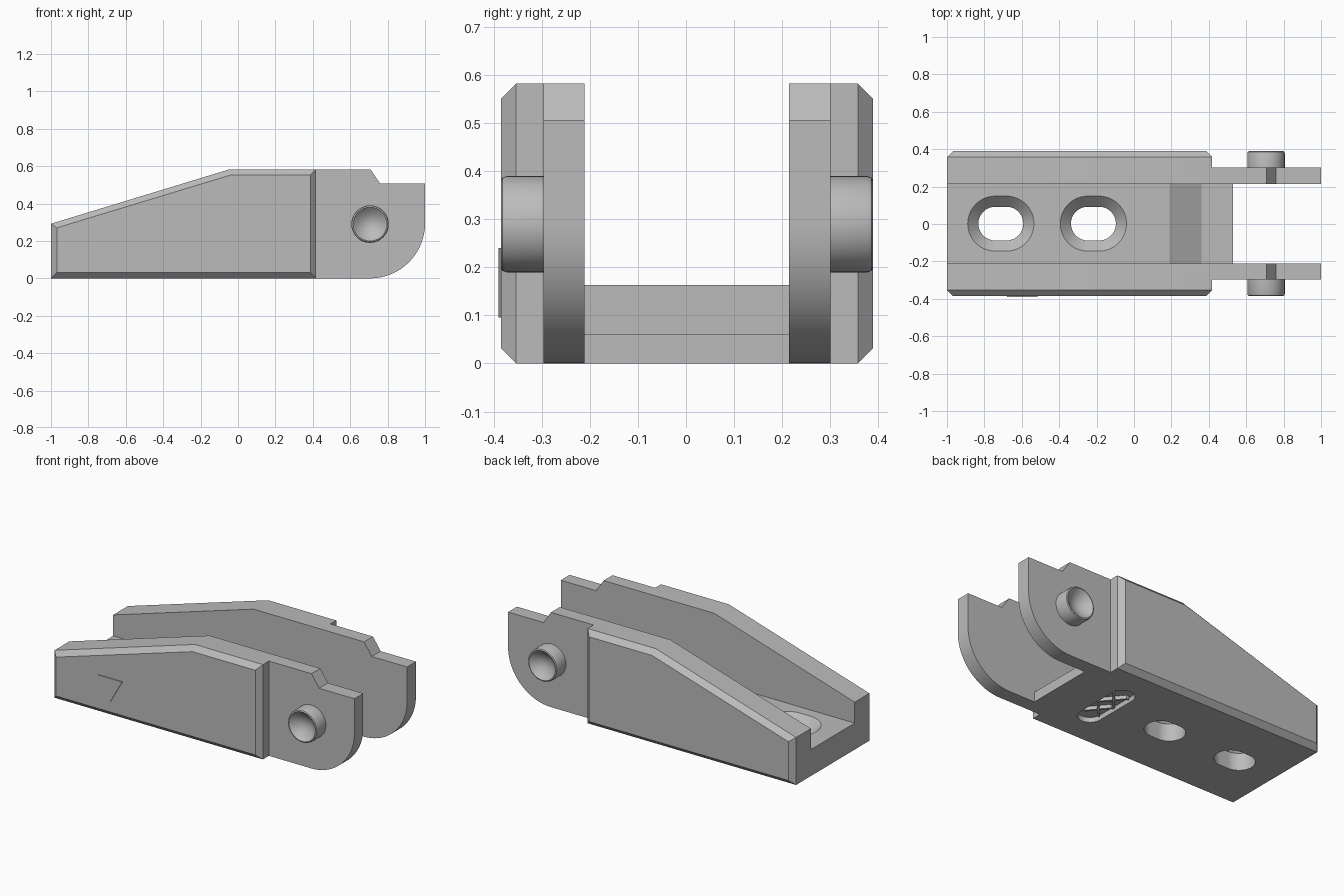
import bpy
import bmesh
from math import sin, cos, pi

if "Cube" in bpy.data.objects:
    bpy.data.objects.remove(bpy.data.objects["Cube"])

grey = bpy.data.materials.new("plain_grey")
grey.use_nodes = True
COLOUR = (0.5, 0.5, 0.5, 1)
grey.diffuse_color = COLOUR
grey.node_tree.nodes["Principled BSDF"].inputs["Base Color"].default_value = COLOUR

INNER, MID, OUTER = 0.213, 0.299, 0.387   # half widths of the channel, lugs and cheeks
BEVEL = 0.031
HEIGHT = 0.583
PIN_X, PIN_Z = 0.706, 0.29


def loft(name, loops):
    """Skin a stack of matching point loops and cap both ends."""
    bm = bmesh.new()
    rings = [[bm.verts.new(p) for p in loop] for loop in loops]
    for a, b in zip(rings, rings[1:]):
        for i in range(len(a)):
            j = (i + 1) % len(a)
            bm.faces.new((a[i], a[j], b[j], b[i]))
    bm.faces.new(rings[0])
    bm.faces.new(rings[-1])
    bmesh.ops.recalc_face_normals(bm, faces=bm.faces)
    mesh = bpy.data.meshes.new(name)
    bm.to_mesh(mesh)
    bm.free()
    mesh.materials.append(grey)
    obj = bpy.data.objects.new(name, mesh)
    bpy.context.collection.objects.link(obj)
    return obj


def at_y(profile, y):
    return [(x, y, z) for x, z in profile]


def stadium(cx, half_x, half_y, radius, z, steps=20):
    """Rounded slot outline: half_x, half_y are the straight half lengths."""
    pts = []
    for k, (sx, sy) in enumerate(((1, 1), (-1, 1), (-1, -1), (1, -1))):
        for i in range(steps + 1):
            a = (k + i / steps) * pi / 2
            pts.append((cx + sx * half_x + radius * cos(a),
                        sy * half_y + radius * sin(a), z))
    # drop coincident neighbours where a straight run has zero length
    return [p for i, p in enumerate(pts)
            if sum(abs(p[n] - pts[i - 1][n]) for n in range(3)) > 1e-5]


def combine(target, other, operation):
    mod = target.modifiers.new(operation, "BOOLEAN")
    mod.operation, mod.object, mod.solver = operation, other, "EXACT"
    bpy.context.view_layer.objects.active = target
    bpy.ops.object.modifier_apply(modifier=mod.name)
    bpy.data.objects.remove(other)


# Channel floor with a ramp down to a thin lip
floor = [(-1, 0), (0.53, 0), (0.53, 0.06), (0.36, 0.06), (0.19, 0.163), (-1, 0.163)]
body = loft("bracket_body", [at_y(floor, -INNER), at_y(floor, INNER)])

# Side plates with rounded lugs, and bevelled outer cheeks
plate = [(-1, 0)]
plate += [(PIN_X + 0.294 * sin(a), 0.294 - 0.294 * cos(a))
          for a in (i * pi / 64 for i in range(33))]
plate += [(1, 0.507), (0.76, 0.507), (0.708, HEIGHT), (-0.045, HEIGHT), (-1, 0.292)]
cheek = [(-1, 0), (0.418, 0), (0.418, HEIGHT), (-0.045, HEIGHT), (-1, 0.292)]
cheek_face = [(-1 + BEVEL, BEVEL), (0.418 - BEVEL, BEVEL), (0.418 - BEVEL, HEIGHT - BEVEL),
              (-0.04, HEIGHT - BEVEL), (-1 + BEVEL, 0.27)]
for s in (-1, 1):
    combine(body, loft("plate", [at_y(plate, s * INNER), at_y(plate, s * MID)]), "UNION")
    combine(body, loft("cheek", [at_y(cheek, s * MID), at_y(cheek, s * (OUTER - BEVEL)),
                                 at_y(cheek_face, s * OUTER)]), "UNION")

# Countersunk slots through the floor
for cx in (-0.712, -0.217):
    cutter = loft("slot_cutter", [stadium(cx, 0.03, 0, 0.09, -0.1),
                                  stadium(cx, 0.03, 0, 0.09, 0.106),
                                  stadium(cx, 0.03, 0, 0.187, 0.203)])
    combine(body, cutter, "DIFFERENCE")

# Shallow rounded pocket underneath
pocket = loft("pocket_cutter", [stadium(0.2, 0, 0.135, 0.07, -0.1),
                                stadium(0.2, 0, 0.135, 0.07, 0.03)])
combine(body, pocket, "DIFFERENCE")
parts = [body]

# Crossed ribs inside the pocket
for n, cy in enumerate((-0.065, 0.065)):
    for s in (-1, 1):
        w = 0.009
        rib = [(0.2 - 0.05 * s - w, cy - 0.06), (0.2 - 0.05 * s + w, cy - 0.06),
               (0.2 + 0.05 * s + w, cy + 0.06), (0.2 + 0.05 * s - w, cy + 0.06)]
        parts.append(loft(f"pocket_rib_{n}_{'a' if s < 0 else 'b'}",
                          [[(x, y, z) for x, y in rib] for z in (0.008, 0.031)]))

# Hollow-ended pivot pins: rounded rim, then a concave dish
pin = [(0.1, 0.295), (0.1, 0.376), (0.097, 0.384), (0.092, OUTER)]
pin += [(0.09 * t, OUTER - 0.045 * (1 - t * t)) for t in (1 - i / 12 for i in range(12))]
for s, side in ((-1, "front"), (1, "back")):
    rings = [[(PIN_X + r * cos(a), s * y, PIN_Z + r * sin(a))
              for a in (i * pi / 24 for i in range(48))] for r, y in pin]
    parts.append(loft(f"{side}_pivot_pin", rings))

# Raised triangle marker on the front cheek
mark = [(-0.68, 0.24), (-0.515, 0.24), (-0.5975, 0.096)]
parts.append(loft("triangle_marker", [at_y(mark, -OUTER + 0.002), at_y(mark, -OUTER - 0.005)]))

# Centre the parts and shade curved faces smooth
for obj in parts:
    obj.location.y = 0.002
    bpy.ops.object.select_all(action="DESELECT")
    obj.select_set(True)
    bpy.context.view_layer.objects.active = obj
    bpy.ops.object.shade_smooth_by_angle(angle=pi / 6)
